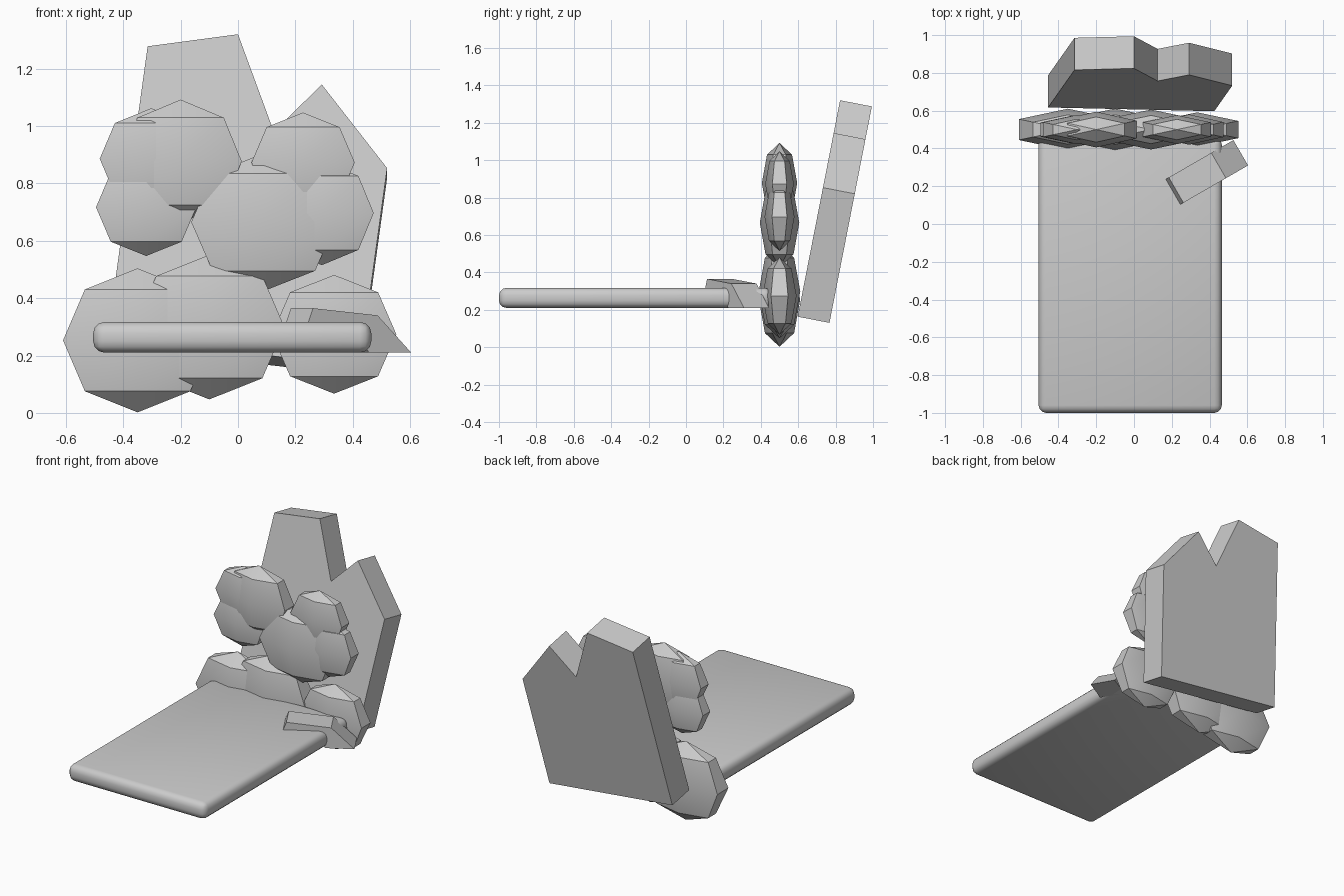
import bpy, bmesh, math
from mathutils import Vector

if "Cube" in bpy.data.objects:
    bpy.data.objects.remove(bpy.data.objects["Cube"])

grey = bpy.data.materials.new("plain_grey")
grey.diffuse_color = (0.6, 0.6, 0.6, 1)
grey.use_nodes = True
grey.node_tree.nodes["Principled BSDF"].inputs["Base Color"].default_value = grey.diffuse_color


def finish(name, bm):
    bmesh.ops.recalc_face_normals(bm, faces=bm.faces)
    mesh = bpy.data.meshes.new(name)
    bm.to_mesh(mesh)
    bm.free()
    mesh.materials.append(grey)
    obj = bpy.data.objects.new(name, mesh)
    bpy.context.collection.objects.link(obj)
    return obj


def smooth(obj):
    bpy.ops.object.select_all(action='DESELECT')
    obj.select_set(True)
    bpy.context.view_layer.objects.active = obj
    bpy.ops.object.shade_smooth_by_angle(angle=math.radians(30))


def prism(name, points, offset):
    """Flat outline extruded along an offset."""
    bm = bmesh.new()
    face = bm.faces.new([bm.verts.new(p) for p in points])
    ext = bmesh.ops.extrude_face_region(bm, geom=[face], use_keep_orig=True)
    moved = [g for g in ext["geom"] if isinstance(g, bmesh.types.BMVert)]
    bmesh.ops.translate(bm, verts=moved, vec=Vector(offset))
    return finish(name, bm)


def blob(name, x, z, half_width, rz):
    """Flattened six-sided ball with its flat ends facing sideways."""
    rx, ry = half_width / math.cos(math.radians(30)), rz * 0.44
    bm = bmesh.new()
    top, bottom = bm.verts.new((x, 0.5, z + rz)), bm.verts.new((x, 0.5, z - rz))
    rings = []
    for lat in (45, 0, -45):
        c, s = math.cos(math.radians(lat)), math.sin(math.radians(lat))
        rings.append([bm.verts.new((x + rx * c * math.sin(i * math.pi / 3),
                                    0.5 + ry * c * math.cos(i * math.pi / 3),
                                    z + rz * s)) for i in range(6)])
    for i in range(6):
        j = (i + 1) % 6
        bm.faces.new((top, rings[0][i], rings[0][j]))
        bm.faces.new((bottom, rings[2][j], rings[2][i]))
        for a, b in zip(rings, rings[1:]):
            bm.faces.new((a[i], b[i], b[j], a[j]))
    smooth(finish(name, bm))


# Rounded base slab
bm = bmesh.new()
bmesh.ops.create_cube(bm, size=1)
for v in bm.verts:
    v.co = (v.co.x * 0.97 - 0.02, v.co.y * 1.46 - 0.27, v.co.z * 0.107 + 0.2635)
bmesh.ops.bevel(bm, geom=bm.edges[:], offset=0.04, segments=3, profile=0.5,
                affect='EDGES', clamp_overlap=True)
smooth(finish("base_slab", bm))

# Bubbles: x, z, half width, half height
bubbles = {
    "lower_left_bubble": (-0.35, 0.253, 0.26, 0.251),
    "lower_middle_bubble": (-0.10, 0.299, 0.262, 0.252),
    "lower_right_bubble": (0.335, 0.274, 0.217, 0.207),
    "upper_left_large_bubble": (-0.20, 0.877, 0.213, 0.215),
    "upper_left_low_bubble": (-0.32, 0.717, 0.175, 0.17),
    "upper_left_side_bubble": (-0.302, 0.886, 0.18, 0.176),
    "upper_right_large_bubble": (0.09, 0.665, 0.253, 0.24),
    "upper_right_low_bubble": (0.292, 0.697, 0.181, 0.182),
    "upper_right_top_bubble": (0.227, 0.873, 0.18, 0.174),
}
for name, dims in bubbles.items():
    blob(name, *dims)

# Leaning back panel with a notched top
outline = [(-0.455, 0.265), (0.425, 0.163), (0.52, 0.853), (0.292, 1.145),
           (0.125, 0.98), (0.0, 1.32), (-0.315, 1.278)]
prism("back_panel", [(x, 0.597 + (z - 0.163) * 0.196, z) for x, z in outline],
      (0, 0.17, -0.033))

# Bent strip lying across the corner of the slab
ca, sa = math.cos(math.radians(30)), math.sin(math.radians(30))
profile = [(0, 0.30), (0.025, 0.365), (0.285, 0.34), (0.42, 0.21), (0.25, 0.21),
           (0.2, 0.28)]
prism("bent_strip", [(0.24 + s * ca, 0.10 + s * sa, z) for s, z in profile],
      (-0.155 * sa, 0.155 * ca, 0))
